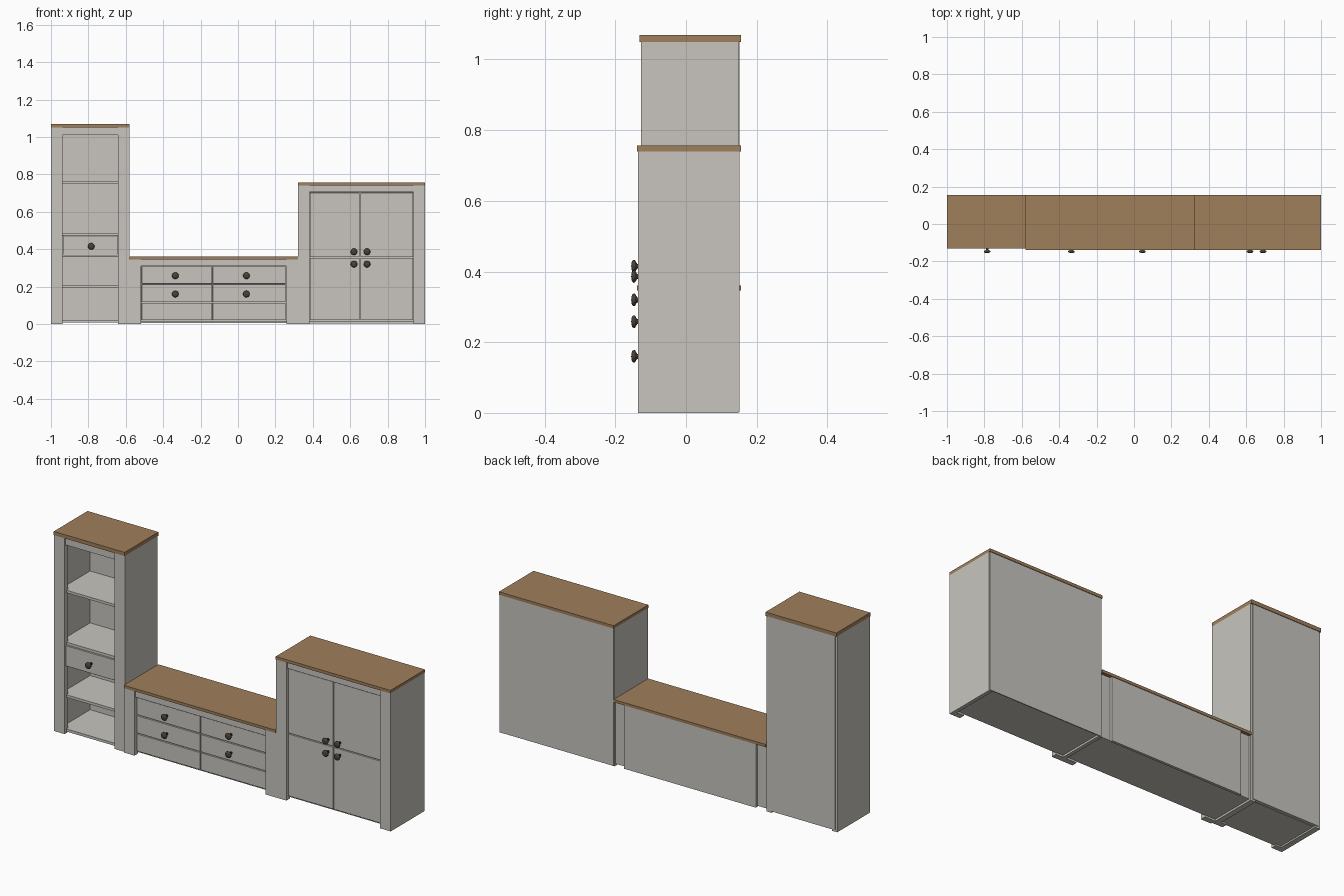
import bpy, bmesh, math
from mathutils import Matrix, Vector

if "Cube" in bpy.data.objects:
    bpy.data.objects.remove(bpy.data.objects["Cube"])


def material(name, rgb):
    m = bpy.data.materials.new(name)
    m.diffuse_color = (*rgb, 1)
    m.use_nodes = True
    m.node_tree.nodes["Principled BSDF"].inputs["Base Color"].default_value = m.diffuse_color
    return m


PAINT = material("warm grey paint", (0.58, 0.56, 0.52))
WOOD = material("oak wood", (0.35, 0.215, 0.105))
BRONZE = material("dark bronze", (0.07, 0.052, 0.036))

BACK = 0.152          # rear plane of the cabinets


def box(name, x0, x1, y0, y1, z0, z1, mat=PAINT, bevel=0.0):
    bm = bmesh.new()
    bmesh.ops.create_cube(bm, size=1)
    size = Vector((x1 - x0, y1 - y0, z1 - z0))
    mid = Vector((x0 + x1, y0 + y1, z0 + z1)) / 2
    bmesh.ops.transform(bm, matrix=Matrix.Translation(mid) @ Matrix.Diagonal((*size, 1)), verts=bm.verts)
    me = bpy.data.meshes.new(name)
    bm.to_mesh(me)
    bm.free()
    ob = bpy.data.objects.new(name, me)
    me.materials.append(mat)
    bpy.context.collection.objects.link(ob)
    if bevel:
        mod = ob.modifiers.new("soft edge", 'BEVEL')
        mod.width, mod.segments = bevel, 1
    return ob


def knob(x, z, front):
    # turned knob: lathe profile (radius, y), stem reaching back to the panel
    prof = [(0.0001, -0.155), (0.009, -0.1545), (0.015, -0.152), (0.018, -0.148),
            (0.017, -0.144), (0.011, -0.141), (0.007, -0.138), (0.007, front + 0.003)]
    n = 16
    bm = bmesh.new()
    rings = [[bm.verts.new((x + r * math.cos(2 * math.pi * i / n), y, z + r * math.sin(2 * math.pi * i / n)))
              for i in range(n)] for r, y in prof]
    for a, b in zip(rings, rings[1:]):
        for i in range(n):
            bm.faces.new((a[i], a[(i + 1) % n], b[(i + 1) % n], b[i]))
    bm.faces.new(rings[-1])
    bmesh.ops.recalc_face_normals(bm, faces=bm.faces)
    for f in bm.faces:
        f.smooth = True
    me = bpy.data.meshes.new("knob")
    bm.to_mesh(me)
    bm.free()
    me.materials.append(BRONZE)
    bpy.context.collection.objects.link(bpy.data.objects.new("knob", me))


def front_frame(name, x0, x1, front, z_rail, z_top, w=0.062):
    # two front posts and the rail under the top
    box(name + "_left_post", x0, x0 + w, front, front + 0.03, 0, z_top)
    box(name + "_right_post", x1 - w, x1, front, front + 0.03, 0, z_top)
    box(name + "_rail", x0 + w, x1 - w, front + 0.008, front + 0.035, z_rail, z_top)


def panel_grid(name, xs, zs, front, gap=0.002):
    # drawer or door fronts filling a grid of cells
    for x0, x1 in zip(xs, xs[1:]):
        for z0, z1 in zip(zs, zs[1:]):
            box(name, x0 + gap, x1 - gap, front, front + 0.02, z0 + gap, z1 - gap, bevel=0.001)


# --- tall open shelf unit ---
X0, X1 = -1.0, -0.58
F = -0.128
front_frame("tower", X0, X1, F, 1.01, 1.05)
for name, a, b in (("tower_left_side", X0, X0 + 0.03), ("tower_right_side", X1 - 0.03, X1)):
    box(name, a, b, F + 0.03, BACK - 0.004, 0, 1.05)
box("tower_back", X0 + 0.012, X1 - 0.012, 0.134, BACK, 0.01, 1.05)
box("tower_ceiling", X0 + 0.03, X1 - 0.03, F + 0.03, 0.135, 1.03, 1.05)
for z in (0.022, 0.205, 0.375, 0.487, 0.765):
    box("tower_shelf", X0 + 0.03, X1 - 0.03, F + 0.03, 0.135, z - 0.014, z)
    box("tower_shelf_edge", X0 + 0.062, X1 - 0.062, F + 0.015, F + 0.03, z - 0.014, z)
box("tower_drawer_box", X0 + 0.03, X1 - 0.03, F + 0.035, 0.13, 0.37, 0.48)
box("tower_drawer", X0 + 0.064, X1 - 0.064, F + 0.008, F + 0.04, 0.362, 0.472, bevel=0.001)
knob(-0.785, 0.415, F + 0.008)
box("tower_top", X0, X1, -0.131, 0.155, 1.05, 1.07, WOOD)

# --- low drawer unit ---
X0, X1 = -0.58, 0.32
F = -0.136
front_frame("low_unit", X0, X1, F, 0.31, 0.346)
box("low_unit_body", X0, X1, F + 0.026, 0.138, 0.01, 0.346)
box("low_unit_back", X0 + 0.06, X1 - 0.06, 0.138, BACK, 0.005, 0.346)
panel_grid("low_drawer", (-0.517, -0.137, 0.257), (0.018, 0.115, 0.213, 0.309), F + 0.014)
for x in (-0.335, 0.045):
    for z in (0.16, 0.258):
        knob(x, z, F + 0.014)
box("low_unit_top", X0, X1, -0.138, 0.155, 0.346, 0.361, WOOD)

# --- four-door cupboard ---
X0, X1 = 0.32, 1.0
front_frame("cupboard", X0, X1, F, 0.705, 0.74)
box("cupboard_body", X0, X1, F + 0.026, 0.147, 0.01, 0.74)
for name, a, b in (("cupboard_left_side", X0, X0 + 0.02), ("cupboard_right_side", X1 - 0.02, X1)):
    box(name, a, b, F + 0.03, 0.148, 0, 0.74)
box("cupboard_back", X0 + 0.003, X1 - 0.003, 0.147, BACK, 0.003, 0.74)
panel_grid("cupboard_door", (0.383, 0.652, 0.938), (0.018, 0.355, 0.704), F + 0.014)
for x in (0.62, 0.69):
    for z in (0.32, 0.386):
        knob(x, z, F + 0.014)
box("cupboard_top", X0, X1, -0.138, 0.155, 0.74, 0.756, WOOD)
